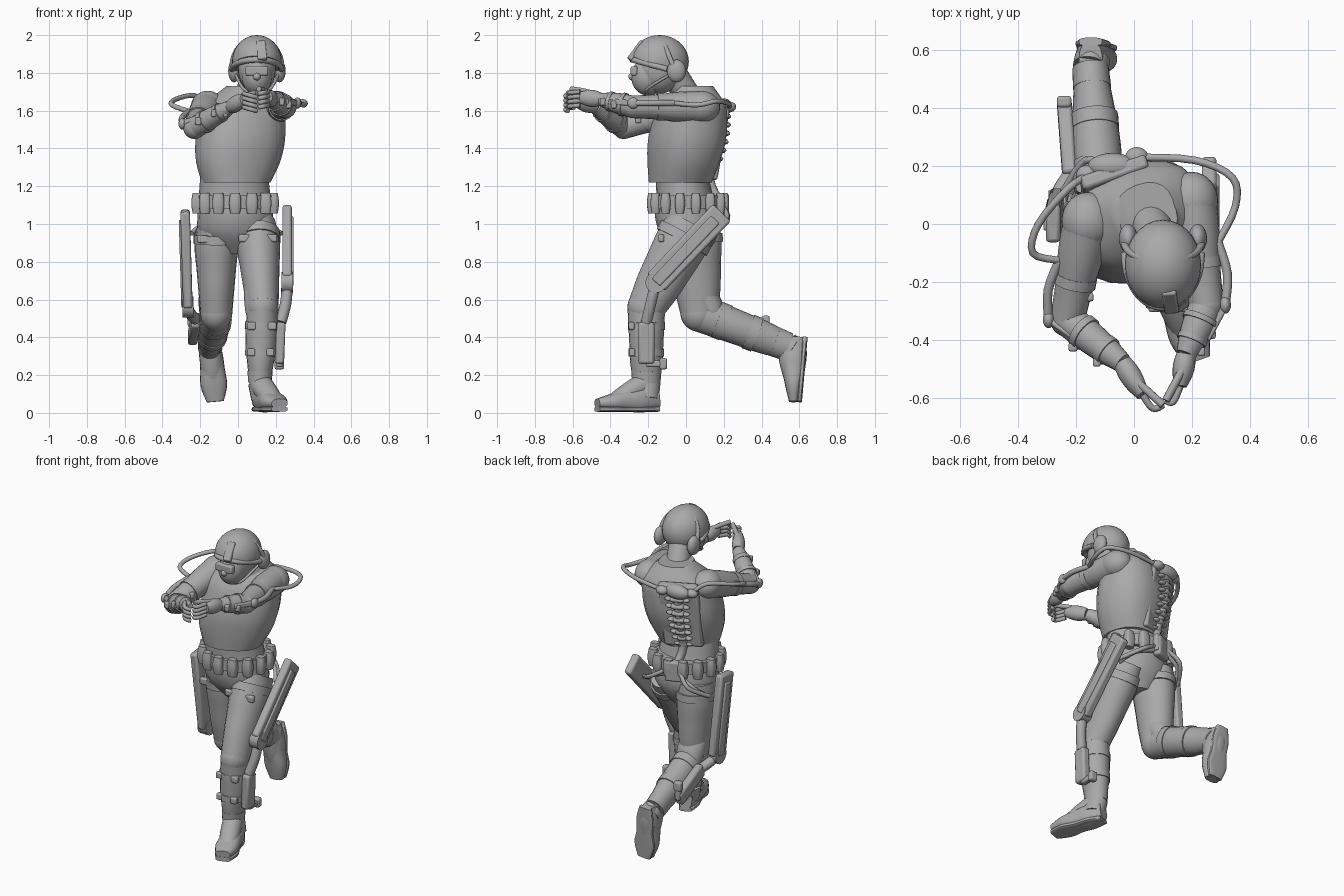
import bpy, bmesh, math
from mathutils import Vector, Matrix

if "Cube" in bpy.data.objects:
    bpy.data.objects.remove(bpy.data.objects["Cube"])

GREY = (.4, .4, .4, 1)
material = bpy.data.materials.new("plain grey")
material.use_nodes = True
material.diffuse_color = GREY
material.node_tree.nodes["Principled BSDF"].inputs["Base Color"].default_value = GREY
UP, DOWN, BACK, LEFTWARD = Vector((0, 0, 1)), Vector((0, 0, -1)), Vector((0, 1, 0)), Vector((1, 0, 0))
# The chest is twisted, with the left shoulder drawn back
CHEST_LEFT = Vector((.94, .34, 0))
CHEST_BACK = UP.cross(CHEST_LEFT)


def finish(name, mesh_data):
    """Turn a bmesh into a shaded object with the shared material."""
    bmesh.ops.recalc_face_normals(mesh_data, faces=mesh_data.faces)
    mesh = bpy.data.meshes.new(name)
    mesh_data.to_mesh(mesh)
    mesh_data.free()
    mesh.materials.append(material)
    mesh.shade_smooth()
    mesh.set_sharp_from_angle(angle=math.radians(40))
    part = bpy.data.objects.new(name, mesh)
    bpy.context.collection.objects.link(part)
    return part


def smooth_path(points, steps=4):
    """Catmull-Rom interpolation of position and radii together."""
    padded = [points[0], *points, points[-1]]
    result = []
    for before, start, end, after in zip(padded, padded[1:], padded[2:], padded[3:]):
        for step in range(steps):
            t = step / steps
            bend = before * 2 - start * 5 + end * 4 - after
            twist = (start - end) * 3 + after - before
            result.append(start + ((end - before) * t + bend * t ** 2 + twist * t ** 3) / 2)
    return result + [points[-1]]


def cross_axis(axis, side=None):
    """A direction across the axis, sideways wherever possible."""
    side = side or (BACK if abs(axis.x) > .9 else LEFTWARD)
    return (side - axis * side.dot(axis)).normalized()


def loft(name, centres, widths, depths, level=False, square=1, sides=20, side=None):
    """Skin smooth elliptical rings along a path of centres."""
    rings = smooth_path([Vector((*c, w, d)) for c, w, d in zip(centres, widths, depths)])
    path = [ring.xyz for ring in rings]
    bm = bmesh.new()
    loops = []
    for i, ring in enumerate(rings):
        axis = UP if level else (path[min(i + 1, len(path) - 1)] - path[max(i - 1, 0)]).normalized()
        side = cross_axis(axis, side)
        depth = axis.cross(side)
        loop = []
        for k in range(sides):
            u, v = math.cos(math.tau * k / sides), math.sin(math.tau * k / sides)
            u = math.copysign(abs(u) ** square, u) * ring[3]
            v = math.copysign(abs(v) ** square, v) * ring[4]
            loop.append(bm.verts.new(path[i] + side * u + depth * v))
        loops.append(loop)
    for low, high in zip(loops, loops[1:]):
        for k in range(sides):
            bm.faces.new((low[k - 1], low[k], high[k], high[k - 1]))
    bm.faces.new(loops[0])
    bm.faces.new(loops[-1])
    return finish(name, bm)


def limb(name, start, end, widths, depths=None, **options):
    """Loft with evenly spaced rings between two points."""
    start, end = Vector(start), Vector(end)
    centres = [start.lerp(end, i / (len(widths) - 1)) for i in range(len(widths))]
    return loft(name, centres, widths, depths or widths, **options)


def hose(name, points, radius=.013):
    sizes = [radius] * len(points)
    return loft(name, points, sizes, sizes, sides=10)


def bar(name, start, end, width, depth, side=None):
    """Bevelled box running between two points."""
    start, end = Vector(start), Vector(end)
    axis = (end - start).normalized()
    side = cross_axis(axis, side)
    frame = Matrix((side, axis.cross(side), axis)).transposed().to_4x4()
    size = Matrix.Diagonal((width, depth, (end - start).length, 1))
    bm = bmesh.new()
    bmesh.ops.create_cube(bm, size=1, matrix=Matrix.Translation((start + end) / 2) @ frame @ size)
    modifier = finish(name, bm).modifiers.new("soft edges", "BEVEL")
    modifier.width = min(width, depth) / 4
    modifier.segments = 2


def ball(name, centre, radii, cut=None):
    """Ellipsoid, optionally trimmed by a plane."""
    bm = bmesh.new()
    place = Matrix.Translation(centre) @ Matrix.Diagonal((*radii, 1))
    bmesh.ops.create_uvsphere(bm, u_segments=28, v_segments=18, radius=1, matrix=place)
    if cut:
        geometry = bm.verts[:] + bm.edges[:] + bm.faces[:]
        trimmed = bmesh.ops.bisect_plane(bm, geom=geometry, plane_co=cut[0], plane_no=cut[1], clear_inner=True)
        rim = [e for e in trimmed["geom_cut"] if isinstance(e, bmesh.types.BMEdge)]
        bmesh.ops.edgeloop_fill(bm, edges=rim)
    return finish(name, bm)


def strap(name, start, end, place, width, depth):
    """Short sleeve wrapped round a limb at a fraction of its length."""
    near, far = start.lerp(end, place - .05), start.lerp(end, place + .05)
    limb(name, near, far, [width] * 2, [depth] * 2)
    for side in (-.6, .6):
        buckle = (near + far) / 2 + LEFTWARD * width * side - BACK * depth * .8
        bar(name + "_buckle", buckle + DOWN * .02, buckle + UP * .02, width / 2, .03)


# Trunk
limb("pelvis", (-.01, .03, .84), (-.02, -.02, 1.25), (.08, .19, .2, .19, .18), (.08, .15, .17, .15, .14), level=True)
limb("vest", (-.01, -.03, 1.22), (.04, .05, 1.73), (.18, .22, .235, .23, .21, .1),
     (.16, .18, .195, .19, .165, .09), level=True, square=.85, side=CHEST_LEFT)
limb("collar", (.04, .03, 1.68), (.05, .02, 1.73), (.13, .1), (.12, .1), level=True)
limb("neck", (.05, .02, 1.66), (.09, -.08, 1.82), (.07, .07))

# Belt with pouches
limb("belt", (-.015, .01, 1.08), (-.015, .01, 1.15), (.205, .205), (.19, .19), level=True)
for i in range(14):
    angle = math.tau * (i + .5) / 14
    spot = LEFTWARD * (.205 * math.cos(angle) - .015) + BACK * (.19 * math.sin(angle) + .01)
    limb("belt_pouch", spot + UP * 1.055, spot + UP * 1.165, (.025, .031, .031, .025),
         (.02, .026, .026, .02), level=True, square=.6)

# Back plate and spine, with vertebrae that widen upwards
spine_foot = LEFTWARD * -.07 + BACK * .125 + UP * 1.24
spine_head = LEFTWARD * -.075 + BACK * .2 + UP * 1.6
bar("back_plate", spine_foot - CHEST_BACK * .02, spine_head - CHEST_BACK * .02 + UP * .06, .24, .05, CHEST_LEFT)
for i in range(9):
    rise = i / 8
    base = spine_foot.lerp(spine_head, rise) + CHEST_BACK * .03 * math.sin(rise * math.pi)
    bar("vertebra", base, base + UP * .03, .05 + .04 * rise, .05, CHEST_LEFT)
    for side in (-1, 1):
        ball("vertebra_rib", base + CHEST_LEFT * side * (.035 + .02 * rise) + UP * .015, (.025, .02, .012))
hip_hub = LEFTWARD * -.05 + BACK * .19 + UP * 1.1
hose("spine_core", [hip_hub, spine_foot, spine_foot.lerp(spine_head, .5) + CHEST_BACK * .02, spine_head], .025)
ball("spine_hub", spine_head + UP * .02, (.085, .045, .045))
bar("sacral_plate", hip_hub + DOWN * .07, hip_hub + UP * .06, .11, .05, CHEST_LEFT)

# Head, helmet and headset
face_centre = Vector((.1, -.2, 1.78))
head_centre = Vector((.1, -.14, 1.82))
ball("head", head_centre, (.1, .12, .13))
ball("face", face_centre, (.08, .09, .1))
ball("helmet", head_centre + UP * .04, (.132, .155, .14), cut=(head_centre + UP * .01, BACK * .4 + UP))
bar("helmet_mount", (.13, -.3, 1.87), (.12, -.23, 1.965), .05, .03)
bar("goggles", (.04, -.275, 1.81), (.16, -.275, 1.81), .035, .05)
ball("nose", face_centre - BACK * .085, (.02, .02, .02))
arch = [math.pi * i / 8 for i in range(9)]
hose("headset_band", [head_centre + LEFTWARD * .135 * math.cos(a) + UP * .165 * math.sin(a)
                      + BACK * (.08 - .07 * math.sin(a)) for a in arch])
hose("brow_band", [head_centre + LEFTWARD * .13 * math.cos(a) + BACK * (.04 - .185 * math.sin(a))
                   + UP * .05 * math.sin(a) for a in arch], .016)
for side in (-1, 1):
    ear = head_centre + LEFTWARD * side * .12 + BACK * .09 - UP * .01
    ball("ear_cup", ear, (.032, .05, .06))
    hose("chin_strap", [ear, face_centre + LEFTWARD * side * .075 + DOWN * .06, face_centre + DOWN * .1], .008)

# Arms reaching forward, with their frames, hoses and hands
ARMS = {
    "left": dict(shoulder=(.2, .08, 1.62), elbow=(.25, -.28, 1.62), wrist=(.18, -.45, 1.66),
                 knuckle=(.16, -.56, 1.67), tip=(.11, -.61, 1.66), loop=((.21, .22, 1.64), (.34, .16, 1.65), (.35, .06, 1.63))),
    "right": dict(shoulder=(-.16, .01, 1.62), elbow=(-.23, -.33, 1.51), wrist=(-.04, -.48, 1.62),
                  knuckle=(.03, -.59, 1.66), tip=(.1, -.625, 1.64), loop=((-.23, .12, 1.68), (-.33, 0, 1.66), (-.35, -.1, 1.63))),
}
for side, arm in ARMS.items():
    outward = LEFTWARD if side == "left" else -LEFTWARD
    chest_out = CHEST_LEFT if side == "left" else -CHEST_LEFT
    shoulder, elbow, wrist, knuckle, tip = (Vector(arm[j]) for j in ("shoulder", "elbow", "wrist", "knuckle", "tip"))
    ball(side + "_shoulder", shoulder, (.09, .1, .085))
    limb(side + "_upper_arm", shoulder, elbow, (.085, .08, .066, .06))
    ball(side + "_elbow", elbow, (.06, .06, .06))
    limb(side + "_forearm", elbow, wrist, (.058, .057, .05, .035))
    strap(side + "_upper_arm_strap", shoulder, elbow, .6, .073, .073)
    strap(side + "_forearm_strap", elbow, wrist, .3, .063, .063)
    strap(side + "_wrist_strap", elbow, wrist, .7, .053, .053)
    joint = elbow + outward * .065 + UP * .02
    anchor = shoulder.lerp(elbow, .4) + outward * .07 + UP * .02
    hose(side + "_arm_strut", [anchor, anchor.lerp(joint, .5) + outward * .02, joint], .016)
    bar(side + "_forearm_strut", joint, elbow.lerp(wrist, .7) + outward * .05, .025, .03)
    ball(side + "_elbow_joint", joint, (.02, .03, .03))
    socket = spine_head + chest_out * .09 + UP * .02
    ball(side + "_hose_socket", socket, (.04, .035, .028))
    hose(side + "_shoulder_hose", [socket, *map(Vector, arm["loop"]), anchor])
    limb(side + "_palm", wrist, knuckle, (.033, .038, .034, .022), (.035, .045, .042, .03))
    for i in range(4):
        drop = UP * (.03 - i * .024)
        bend = knuckle.lerp(tip, .5) - BACK * .03
        hose(side + "_finger", [knuckle + drop, bend + drop, tip + drop], .012)
    thumb = wrist.lerp(knuckle, .4) + UP * .03
    hose(side + "_thumb", [thumb, thumb.lerp(tip, .5) + UP * .03, tip + UP * .055], .014)

# Legs, boots and powered leg frames
LEGS = {
    "left": dict(hip=(.1, .03, 1), knee=(.13, -.21, .56), ankle=(.115, -.21, .16), heel=(.11, -.15, .08),
                 toe=(.22, -.47, .05), frame_top=(.26, .19, 1.06), frame_knee=(.26, -.16, .69),
                 sole=DOWN, front=-BACK, heel_arm=BACK),
    "right": dict(hip=(-.115, .04, 1), knee=(-.115, .07, .53), ankle=(-.15, .54, .35), heel=(-.15, .57, .4),
                  toe=(-.12, .57, .06), frame_top=(-.28, 0, 1.07), frame_knee=(-.265, .06, .56),
                  sole=BACK, front=(DOWN - BACK) / 2, heel_arm=UP),
}
for side, leg in LEGS.items():
    outward = LEFTWARD if side == "left" else -LEFTWARD
    hip, knee, ankle, heel, toe, top, pivot = (
        Vector(leg[j]) for j in ("hip", "knee", "ankle", "heel", "toe", "frame_top", "frame_knee"))
    limb(side + "_thigh", hip, knee, (.1, .115, .105, .095, .085), (.14, .14, .13, .12, .1))
    ball(side + "_knee", knee, (.085, .1, .1))
    limb(side + "_shin", knee, ankle, (.08, .085, .083, .07, .055), (.1, .095, .09, .085, .068))
    pad = knee + leg["front"] * .06
    limb(side + "_knee_pad", pad.lerp(hip, .4), pad.lerp(ankle, .3), (.05, .085, .088, .078, .04), (.03, .07, .075, .06, .03))
    strap(side + "_thigh_strap", hip, knee, .17, .12, .15)
    strap(side + "_upper_shin_strap", knee, ankle, .25, .09, .098)
    strap(side + "_lower_shin_strap", knee, ankle, .6, .083, .094)
    limb(side + "_boot_cuff", ankle.lerp(knee, .15), ankle, (.066, .063), (.08, .075))
    limb(side + "_boot", heel, toe, (.04, .06, .065, .07, .045), (.06, .07, .06, .045, .025), square=.85)
    limb(side + "_boot_shaft", ankle, heel.lerp(toe, .2), (.062, .062), (.075, .07))
    limb(side + "_instep", ankle, heel.lerp(toe, .75), (.06, .06, .05), (.06, .055, .04))
    limb(side + "_sole", heel + leg["sole"] * .06, toe + leg["sole"] * .03, (.04, .06, .056, .07, .045),
         [.014] * 5, square=.6)
    bar(side + "_thigh_frame", top, pivot, .05, .13)
    bar(side + "_thigh_rail", top.lerp(pivot, .1) + outward * .02, pivot + outward * .02, .03, .06)
    limb(side + "_knee_joint", pivot - outward * .03, pivot + outward * .03, (.055, .055))
    link = knee.lerp(ankle, .2) + outward * .1
    end = knee.lerp(ankle, .75) + outward * .1
    hose(side + "_knee_link", [pivot, pivot.lerp(link, .5) + outward * .01, link], .03)
    bar(side + "_shin_frame", link, end, .05, .085)
    bar(side + "_ankle_arm", end, end + leg["heel_arm"] * .09, .035, .035)
    bar(side + "_ankle_pad", end + leg["heel_arm"] * .09 + UP * .03, end + leg["heel_arm"] * .09 + DOWN * .03, .05, .04)
    root = hip_hub + outward * .04
    brace = hip + outward * .13 + BACK * .07 + DOWN * .05
    hose(side + "_hip_hose", [root, root.lerp(brace, .5) + BACK * .07, brace])
    hose(side + "_waist_strut", [root + DOWN * .03, root.lerp(brace, .6) + BACK * .04, brace - outward * .03])
